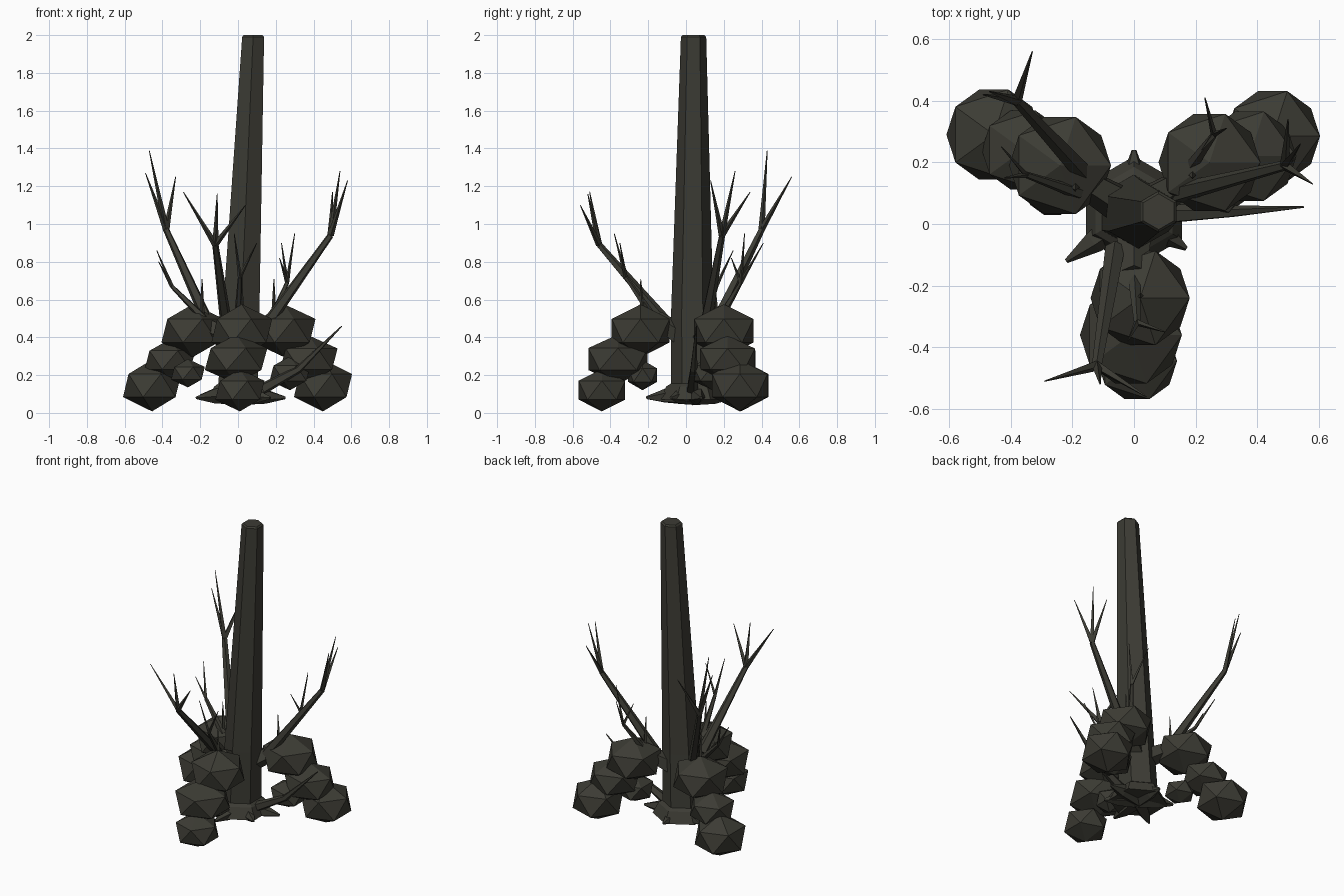
import bpy, bmesh
from math import cos, sin, pi
from mathutils import Vector

if "Cube" in bpy.data.objects:
    bpy.data.objects.remove(bpy.data.objects["Cube"])

bark = bpy.data.materials.new("dark_olive_bark")
bark.use_nodes = True
colour = (0.045, 0.044, 0.034, 1)
bark.diffuse_color = colour
bark.node_tree.nodes["Principled BSDF"].inputs["Base Color"].default_value = colour


def finish(name, bm):
    bmesh.ops.recalc_face_normals(bm, faces=bm.faces)
    mesh = bpy.data.meshes.new(name)
    bm.to_mesh(mesh)
    bm.free()
    mesh.materials.append(bark)
    obj = bpy.data.objects.new(name, mesh)
    bpy.context.collection.objects.link(obj)


def tube(bm, path, radii, sides=5, flat=False):
    """Tapered faceted tube through the points; flat keeps rings level."""
    pts = [Vector(p) for p in path]
    rings = []
    for i, p in enumerate(pts):
        d = pts[min(i + 1, len(pts) - 1)] - pts[max(i - 1, 0)]
        q = Vector((0, 0, 1)).rotation_difference(d.normalized())
        ring = []
        for k in range(sides):
            a = 2 * pi * k / sides + pi / 2
            v = Vector((cos(a), sin(a), 0)) * radii[i]
            ring.append(bm.verts.new(p + (v if flat else q @ v)))
        rings.append(ring)
    for lo, hi in zip(rings, rings[1:]):
        for k in range(sides):
            n = (k + 1) % sides
            bm.faces.new((lo[k], lo[n], hi[n], hi[k]))
    bm.faces.new(rings[0][::-1])
    bm.faces.new(rings[-1])


def branch(name, base, node, tips, r):
    """Branch that bends at a node and splits into thin twigs."""
    bm = bmesh.new()
    tube(bm, [base, node], [r, r * 0.5])
    for t in tips:
        tube(bm, [node, Vector(node).lerp(Vector(t), 0.4), t],
             [r * 0.5, r * 0.32, 0.002], 4)
    finish(name, bm)


def foliage(name, blobs):
    """Chain of upright, flattened twenty-sided clumps."""
    bm = bmesh.new()
    for x, y, z, width, height in blobs:
        new = bmesh.ops.create_icosphere(bm, subdivisions=1, radius=1)["verts"]
        for v in new:
            v.co = Vector((x + v.co.x * width, y + v.co.y * width, z + v.co.z * height))
    finish(name, bm)


# Leaning trunk with a flared foot
bm = bmesh.new()
tube(bm, [(0, 0.04, 0.07), (0, 0.04, 0.14), (0, 0.04, 0.155), (0.015, 0.033, 0.5),
          (0.08, 0.04, 1.99), (0.08, 0.04, 2.0)],
     [0.18, 0.145, 0.12, 0.113, 0.067, 0.058], 6, True)
finish("trunk", bm)

# Roots
bm = bmesh.new()
for tip in [(-0.22, -0.12, 0.08), (-0.02, -0.21, 0.08), (0.17, -0.08, 0.08),
            (0.25, 0.08, 0.08), (0, 0.24, 0.08), (-0.2, 0.13, 0.09)]:
    tip = Vector(tip)
    start = Vector((0, 0.04, 0.1))
    tube(bm, [start, start.lerp(tip, 0.6), tip], [0.06, 0.04, 0.008])
finish("roots", bm)

# Limbs joining the trunk to the foliage
bm = bmesh.new()
for end in [(0.2, 0.16, 0.48), (-0.2, 0.16, 0.48), (0, -0.16, 0.5)]:
    tube(bm, [(0, 0.04, 0.36), end], [0.07, 0.045])
finish("limbs", bm)

# Three stepped arms of foliage
foliage("front_foliage", [(0.02, -0.24, 0.435, 0.18, 0.14), (-0.01, -0.36, 0.285, 0.185, 0.13),
                          (0.01, -0.445, 0.12, 0.145, 0.112), (0, -0.23, 0.2, 0.09, 0.08)])
foliage("left_foliage", [(0.245, 0.2, 0.435, 0.185, 0.14), (0.375, 0.22, 0.285, 0.17, 0.125),
                         (0.45, 0.285, 0.145, 0.172, 0.137), (0.275, 0.14, 0.21, 0.12, 0.09)])
foliage("right_foliage", [(-0.24, 0.19, 0.435, 0.185, 0.14), (-0.36, 0.24, 0.28, 0.15, 0.11),
                          (-0.455, 0.29, 0.145, 0.172, 0.137), (-0.265, 0.115, 0.21, 0.1, 0.075)])

# Tall branches
branch("back_right_branch", (-0.145, 0.145, 0.45), (-0.38, 0.40, 0.97),
       [(-0.33, 0.56, 1.25), (-0.47, 0.43, 1.39), (-0.49, 0.42, 1.27)], 0.034)
branch("front_branch", (-0.06, -0.08, 0.45), (-0.12, -0.46, 0.89),
       [(-0.29, -0.51, 1.17), (-0.11, -0.52, 1.16), (0.04, -0.56, 1.1)], 0.034)
branch("back_left_branch", (0.14, 0.1, 0.45), (0.49, 0.19, 0.94),
       [(0.58, 0.13, 1.23), (0.5, 0.34, 1.17), (0.54, 0.26, 1.28)], 0.034)

# Short branches
branch("short_right_branch", (-0.18, 0.1, 0.5), (-0.35, 0.16, 0.67),
       [(-0.43, 0.25, 0.86), (-0.42, 0.15, 0.8)], 0.022)
branch("short_left_branch", (0.18, 0.18, 0.5), (0.26, 0.29, 0.69),
       [(0.23, 0.41, 0.9), (0.3, 0.31, 0.95), (0.22, 0.24, 0.82)], 0.022)
branch("short_front_branch", (0, -0.17, 0.5), (0.01, -0.32, 0.72),
       [(-0.02, -0.38, 0.95), (0.1, -0.35, 0.9)], 0.022)

# Small upright twigs
bm = bmesh.new()
for x, y in [(-0.19, 0.12), (0.19, 0.16), (0.02, -0.23)]:
    tube(bm, [(x, y, 0.5), (x, y - 0.01, 0.71)], [0.015, 0.002], 4)
finish("small_twigs", bm)

# Low side branch
bm = bmesh.new()
tube(bm, [(0.08, 0.03, 0.1), (0.32, 0.04, 0.23), (0.55, 0.055, 0.46)],
     [0.035, 0.02, 0.003])
finish("low_branch", bm)
